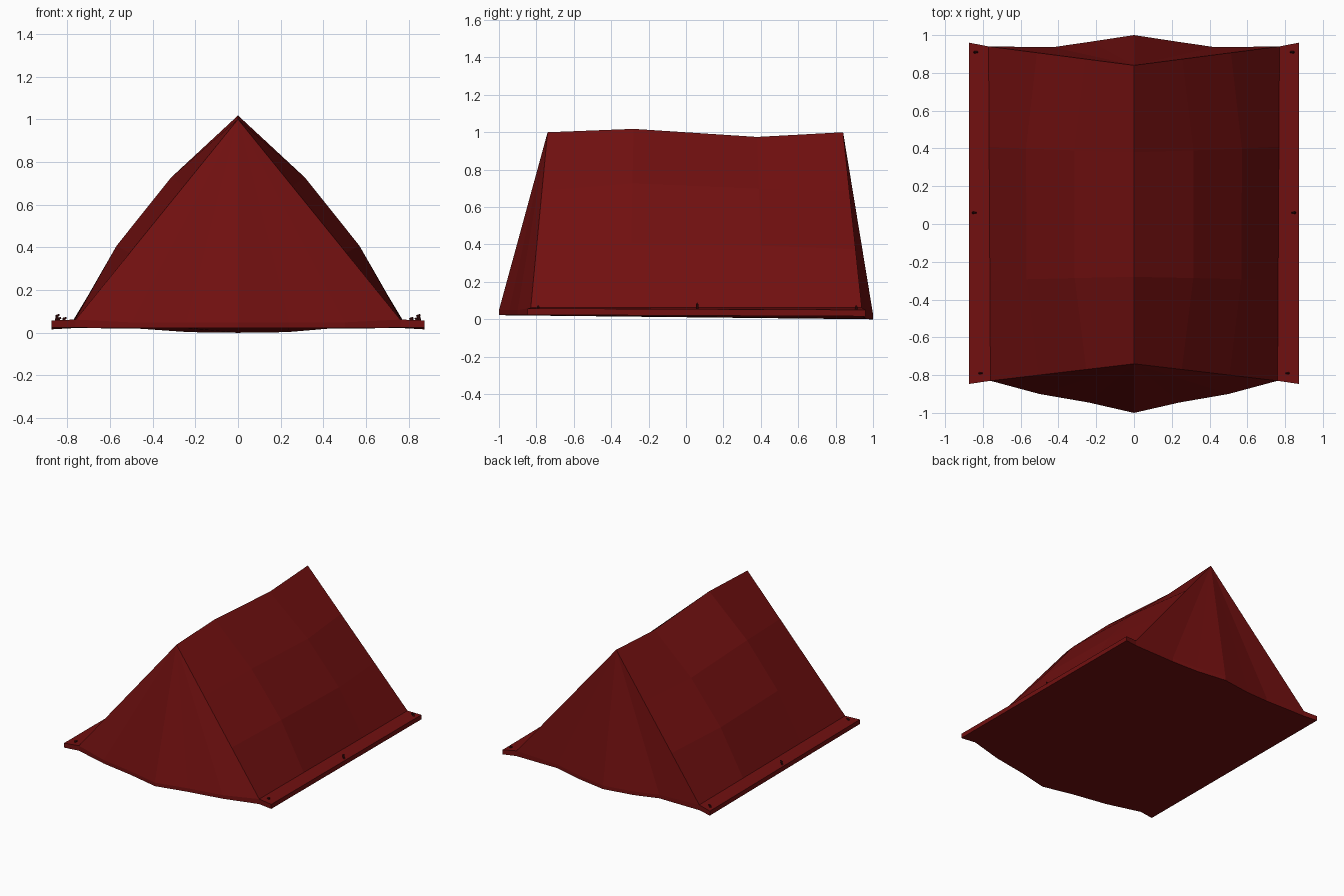
import bpy, bmesh
from mathutils import Vector

if "Cube" in bpy.data.objects:
    bpy.data.objects.remove(bpy.data.objects["Cube"])


def material(name, rgb):
    m = bpy.data.materials.new(name)
    m.diffuse_color = (*rgb, 1)
    m.use_nodes = True
    m.node_tree.nodes["Principled BSDF"].inputs["Base Color"].default_value = m.diffuse_color
    return m


RED = material("red canvas", (0.165, 0.005, 0.005))
DARK = material("dark peg", (0.05, 0.004, 0.004))


def finish(bm, name, mat):
    bmesh.ops.remove_doubles(bm, verts=bm.verts, dist=0.0002)
    bmesh.ops.recalc_face_normals(bm, faces=bm.faces)
    me = bpy.data.meshes.new(name)
    bm.to_mesh(me)
    bm.free()
    me.materials.append(mat)
    ob = bpy.data.objects.new(name, me)
    bpy.context.collection.objects.link(ob)
    return ob


def mirrored(half):
    """Half outline from the centre outwards -> full outline from -x to +x."""
    return [Vector((-x, y, z)) for x, y, z in half[:0:-1]] + [Vector(p) for p in half]


def face(bm, *pts):
    bm.faces.new([bm.verts.new(p) for p in pts])


# ground outline, front and back edges (x, y, z)
front = mirrored([(0, -1, .022), (.24, -.945, .022), (.5, -.9, .022), (.76, -.83, .024), (.873, -.847, .024)])
back = mirrored([(0, 1, 0), (.23, .965, .003), (.43, .936, .02), (.77, .94, .022), (.873, .96, .016)])
LIFT = Vector((0, 0, .038))
front_top = [p + LIFT * (.7 if abs(p.x) < .7 else .9) for p in front]
back_top = [p + LIFT * (.7 if abs(p.x) < .7 else .9) for p in back]
for row in (front_top, back_top):
    row[1].z = row[-2].z = .062

# canopy, floor and side flanges in one closed shell
bm = bmesh.new()
n = len(front)
for i in range(n - 1):
    face(bm, front[i], front[i + 1], back[i + 1], back[i])
    face(bm, front[i], front[i + 1], front_top[i + 1], front_top[i])
    face(bm, back[i], back[i + 1], back_top[i + 1], back_top[i])
for i in (0, n - 1):
    face(bm, front[i], back[i], back_top[i], front_top[i])

# sagging ridge and billowing side walls
ridge = [Vector((0, -.74, 1)), Vector((0, -.28, 1.018)), Vector((0, .38, .975)), Vector((0, .84, 1))]
for side, k in ((-1, 1), (1, n - 2)):
    a, b = front_top[k], back_top[k]
    foot = [a.lerp(b, t) for t in (0, .3, .7, 1)]
    grid = []
    for c in range(4):
        col = [ridge[c].lerp(foot[c], r / 3) for r in range(4)]
        if c in (1, 2):
            for r in (1, 2):
                col[r] += Vector((side * .06, 0, .027))
        grid.append(col)
    for c in range(3):
        for r in range(3):
            face(bm, grid[c][r], grid[c + 1][r], grid[c + 1][r + 1], grid[c][r + 1])
    # flange top, split to follow the wall foot
    o, p = (front_top[0], back_top[0]) if side < 0 else (front_top[-1], back_top[-1])
    face(bm, o, p, b, foot[2], foot[1], a)

# front and back walls fan out from the ridge ends
for apex, row in ((ridge[0], front_top), (ridge[3], back_top)):
    for i in range(1, n - 2):
        face(bm, apex, row[i], row[i + 1])
finish(bm, "tent_canopy", RED)


# small tilted pegs with a hooked head
def peg(name, x, y, h, side):
    bm = bmesh.new()
    base = Vector((x * side, y, .05))
    top = base + Vector((-side * .008, 0, h))
    for p, q, r in ((base, top, .007), (top + Vector((-.009, 0, -.004)), top + Vector((.009, 0, .002)), .005)):
        d = q - p
        m = d.to_track_quat('Z', 'Y').to_matrix().to_4x4()
        m.translation = (p + q) / 2
        bmesh.ops.create_cone(bm, cap_ends=True, segments=5, radius1=r, radius2=r, depth=d.length, matrix=m)
    finish(bm, name, DARK)


for side, label in ((-1, "left"), (1, "right")):
    peg(f"{label}_front_peg", .82, -.79, .018, side)
    peg(f"{label}_middle_peg", .853, .06, .032, side)
    peg(f"{label}_back_peg", .845, .91, .018, side)
